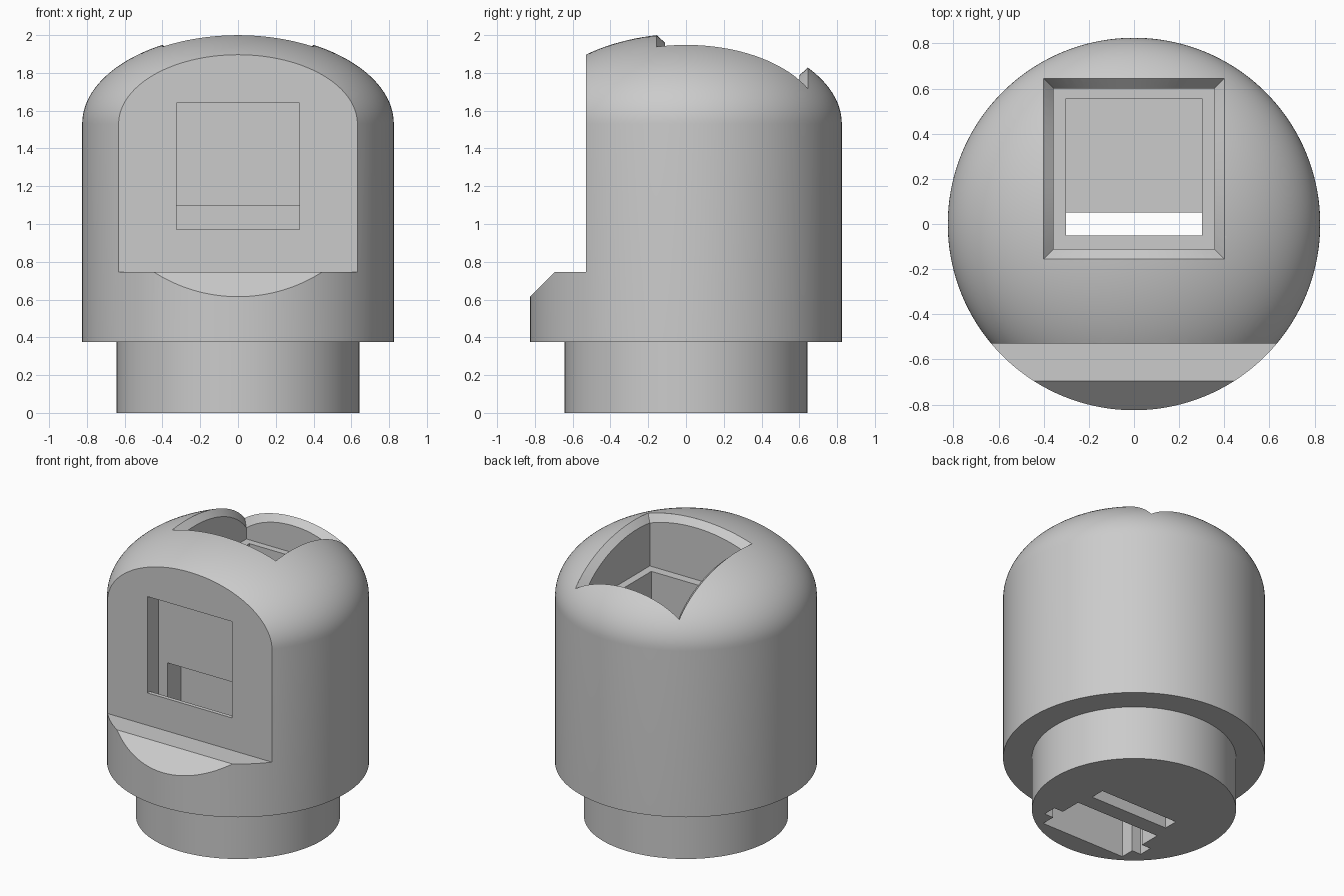
import bpy, bmesh, math

if "Cube" in bpy.data.objects:
    bpy.data.objects.remove(bpy.data.objects["Cube"])

R, SHOULDER, DOME = 0.825, 1.53, 0.478

grey = bpy.data.materials.new("light_grey")
grey.diffuse_color = (0.6, 0.6, 0.6, 1)
grey.use_nodes = True
grey.node_tree.nodes["Principled BSDF"].inputs["Base Color"].default_value = grey.diffuse_color


def make(name, bm):
    bmesh.ops.recalc_face_normals(bm, faces=bm.faces)
    me = bpy.data.meshes.new(name)
    bm.to_mesh(me)
    bm.free()
    ob = bpy.data.objects.new(name, me)
    bpy.context.collection.objects.link(ob)
    me.materials.append(grey)
    return ob


def skin(name, rings):
    """Closed solid through a stack of equal-length rings."""
    bm = bmesh.new()
    vs = [[bm.verts.new(p) for p in r] for r in rings]
    n = len(vs[0])
    for a, b in zip(vs, vs[1:]):
        for i in range(n):
            j = (i + 1) % n
            bm.faces.new((a[i], a[j], b[j], b[i]))
    bm.faces.new(vs[0])
    bm.faces.new(vs[-1])
    return make(name, bm)


def box(name, x, y0, y1, z0, z1):
    return skin(name, [[(-x, y0, z), (x, y0, z), (x, y1, z), (-x, y1, z)]
                       for z in (z0, z1)])


def dome_z(x, y):
    return SHOULDER + DOME * math.sqrt(max(0, 1 - (x * x + y * y) / R ** 2))


# Turned housing: narrow foot, wide barrel, elliptical dome
SEG = 144
profile = [(0.643, 0), (0.643, 0.375), (R, 0.375)]
for k in range(32):
    t = math.radians(88) * k / 31
    profile.append((R * math.cos(t), SHOULDER + DOME * math.sin(t)))
housing = skin("housing", [
    [(r * math.cos(2 * math.pi * i / SEG), r * math.sin(2 * math.pi * i / SEG), z)
     for i in range(SEG)] for r, z in profile])

# Flat front with a shelf and a 45 degree chamfered lip
section = [(-0.53, 2.3), (-0.53, 0.745), (-0.695, 0.745), (-0.995, 0.445),
           (-1.2, 0.445), (-1.2, 2.3)]
front_cut = skin("front_cut", [[(x, y, z) for y, z in section] for x in (-1, 1)])


# Top opening whose chamfered rim follows the dome
def square(h, n=20):
    c = [(-h, -h), (h, -h), (h, h), (-h, h)]
    return [(c[s][0] + (c[(s + 1) % 4][0] - c[s][0]) * i / n,
             0.245 + c[s][1] + (c[(s + 1) % 4][1] - c[s][1]) * i / n)
            for s in range(4) for i in range(n)]


outer, inner = square(0.4), square(0.356)
top_opening = skin("top_opening", [
    [(x, y, 2.3) for x, y in outer],
    [(x, y, dome_z(x, y)) for x, y in outer],
    [(u, v, dome_z(x, y) - 0.04) for (x, y), (u, v) in zip(outer, inner)],
    [(u, v, 1.6) for u, v in inner]])

cutters = [
    front_cut,
    top_opening,
    box("top_bay", 0.302, -0.05, 0.555, 1.3, 1.7),
    box("cable_slot", 0.302, -0.05, 0.05, -0.1, 1.35),
    box("window", 0.325, -0.7, -0.36, 0.97, 1.64),
    box("panel_slot", 0.395, -0.405, -0.31, -0.1, 1.68),
    box("lower_channel", 0.325, -0.502, -0.16, -0.1, 1.095),
]
for c in cutters:
    m = housing.modifiers.new(c.name, 'BOOLEAN')
    m.operation, m.solver, m.object = 'DIFFERENCE', 'EXACT', c
    c.hide_render = True

# Bake the cuts, remove the cutters, then smooth the round surfaces
bpy.context.view_layer.update()
dg = bpy.context.evaluated_depsgraph_get()
mesh = bpy.data.meshes.new_from_object(housing.evaluated_get(dg))
housing.modifiers.clear()
housing.data = mesh
for c in cutters:
    bpy.data.objects.remove(c)
mesh.materials.clear()
mesh.materials.append(grey)
bpy.context.view_layer.objects.active = housing
housing.select_set(True)
bpy.ops.object.shade_smooth_by_angle(angle=math.radians(20))
